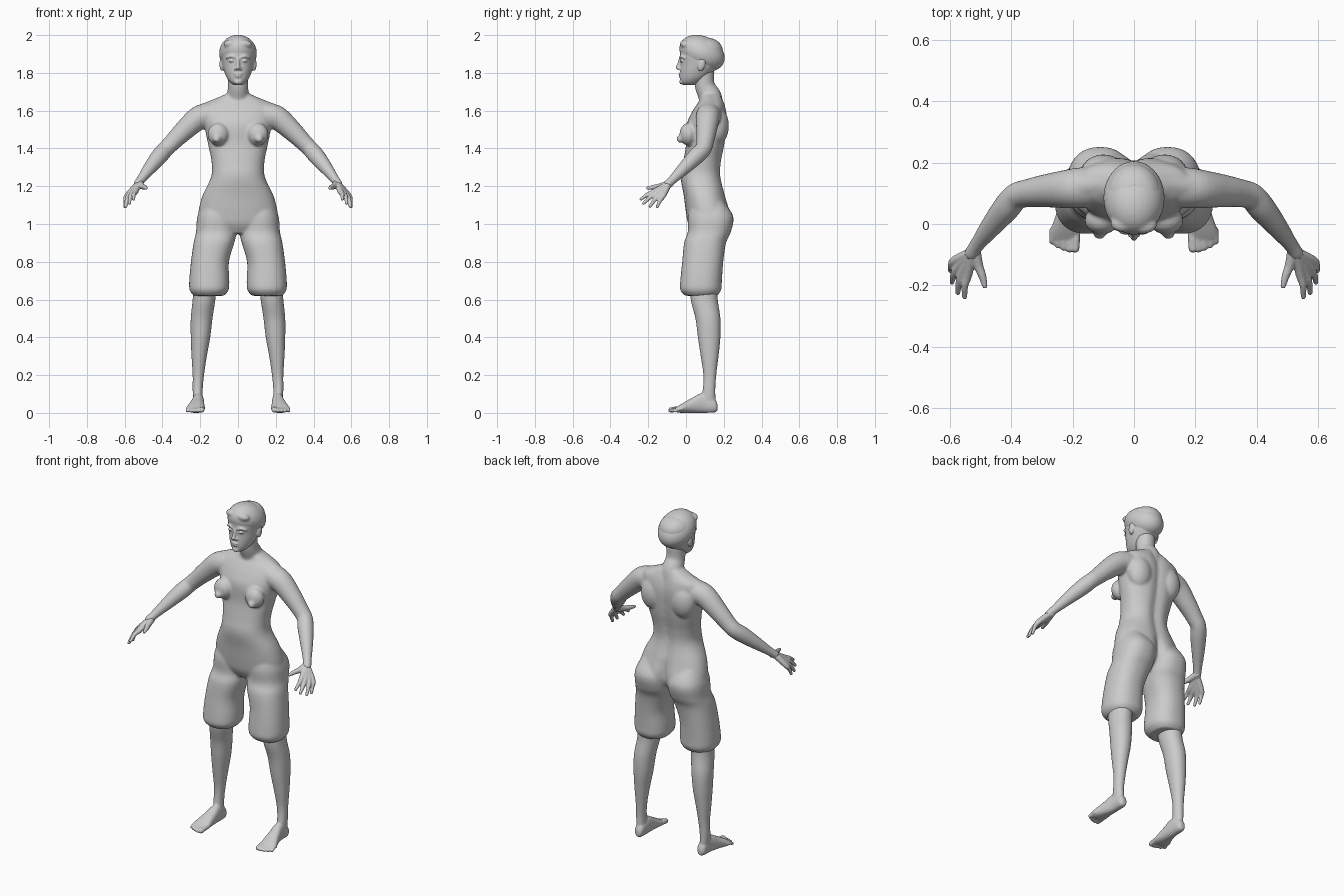
import bpy, bmesh, math
from mathutils import Vector, Matrix

grey = bpy.data.materials.new("plain grey")
grey.diffuse_color = (0.6, 0.6, 0.6, 1)


def spline(rows, n=5):
    """Catmull-Rom interpolation through rows of numbers."""
    out = []
    for i in range(len(rows) - 1):
        p = [rows[max(0, min(len(rows) - 1, i + k))] for k in (-1, 0, 1, 2)]
        for j in range(n):
            t = j / n
            out.append([0.5 * (2 * b + (c - a) * t + (2 * a - 5 * b + 4 * c - d) * t * t
                               + (3 * b - a - 3 * c + d) * t ** 3) for a, b, c, d in zip(*p)])
    return out + [list(rows[-1])]


def skin(bm, rings):
    """Closed surface through a list of point rings."""
    vs = [[bm.verts.new(p) for p in r] for r in rings]
    n = len(vs[0])
    for a, b in zip(vs, vs[1:]):
        for i in range(n):
            bm.faces.new((a[i], a[(i + 1) % n], b[(i + 1) % n], b[i]))
    bm.faces.new(vs[0])
    bm.faces.new(vs[-1])


def loft(bm, rows, s=1, axis='z', e=2.3, groove=None, n=48):
    """Rows are (level, x0, x1, b0, b1): b is y for axis z, and z for axis y."""
    rings = []
    for t, x0, x1, b0, b1 in spline(rows):
        ring = []
        for k in range(n):
            a = 2 * math.pi * k / n
            c, d = math.cos(a), math.sin(a)
            x = (x0 + x1) / 2 + (x1 - x0) / 2 * math.copysign(abs(c) ** (2 / e), c)
            b = (b0 + b1) / 2 + (b1 - b0) / 2 * math.copysign(abs(d) ** (2 / e), d)
            if groove and d > 0:
                b -= groove(t) * math.exp(-(x / 0.03) ** 2)
            ring.append((s * x, b, t) if axis == 'z' else (s * x, t, b))
        rings.append(ring)
    skin(bm, rings)


def ball(bm, c, r, s=1, tilt=0):
    m = (Matrix.Translation((s * c[0], c[1], c[2])) @ Matrix.Rotation(tilt, 4, 'X')
         @ Matrix.Diagonal((*r, 1)))
    bmesh.ops.create_uvsphere(bm, u_segments=32, v_segments=20, radius=1, matrix=m)


def tube(bm, rows, s=1, n=20, smooth=5):
    """Round limb through rows of (x, y, z, radius) with ball ends."""
    pts = spline(rows, smooth)
    rings = []
    for i, p in enumerate(pts):
        d = Vector(pts[min(i + 1, len(pts) - 1)][:3]) - Vector(pts[max(i - 1, 0)][:3])
        q = d.to_track_quat('Z', 'Y')
        ring = []
        for k in range(n):
            a = 2 * math.pi * k / n
            v = Vector(p[:3]) + q @ Vector((math.cos(a), math.sin(a), 0)) * p[3]
            ring.append((s * v.x, v.y, v.z))
        rings.append(ring)
    skin(bm, rings)
    for p in (pts[0], pts[-1]):
        ball(bm, p[:3], (p[3],) * 3, s)


def finish(bm, name, voxel=0.008, iters=4):
    """Fuse the shells into one smooth skin."""
    bmesh.ops.recalc_face_normals(bm, faces=bm.faces)
    me = bpy.data.meshes.new(name)
    bm.to_mesh(me)
    bm.free()
    me.materials.append(grey)
    ob = bpy.data.objects.new(name, me)
    bpy.context.collection.objects.link(ob)
    r = ob.modifiers.new("fuse", 'REMESH')
    r.mode = 'VOXEL'
    r.voxel_size = voxel
    r.use_smooth_shade = True
    m = ob.modifiers.new("soften", 'SMOOTH')
    m.factor = 0.5
    m.iterations = iters
    me.polygons.foreach_set("use_smooth", [True] * len(me.polygons))
    return ob


# Body: torso, neck, arms and baggy shorts fused together
bm = bmesh.new()
torso = [(.95, .10, .04, .18), (1.0, .205, .012, .225), (1.06, .21, 0, .235), (1.15, .188, -.012, .21),
         (1.25, .142, -.028, .187), (1.33, .14, -.015, .19), (1.42, .158, 0, .207), (1.52, .178, .002, .218),
         (1.58, .19, .025, .218), (1.63, .18, .055, .208), (1.66, .125, .075, .197), (1.69, .06, .08, .185)]
loft(bm, [(z, -w, w, f, b) for z, w, f, b in torso],
     groove=lambda z: .014 if z > 1.15 else min(.035, .014 + (1.15 - z) * .25))
tube(bm, [(0, .135, 1.6, .066), (0, .128, 1.67, .062), (0, .1, 1.73, .053), (0, .095, 1.8, .055)])
for s in (1, -1):
    # sloping shoulder muscle and upper back
    tube(bm, [(.04, .135, 1.66, .035), (.12, .13, 1.62, .042), (.2, .12, 1.575, .055)], s)
    ball(bm, (.1, .165, 1.52), (.075, .062, .1), s)
    # arm
    tube(bm, [(.15, .12, 1.575, .068), (.21, .115, 1.56, .064), (.29, .108, 1.49, .054), (.35, .1, 1.43, .046),
              (.385, .09, 1.395, .044), (.415, .055, 1.36, .045), (.46, .0, 1.305, .037),
              (.51, -.065, 1.24, .025), (.53, -.095, 1.212, .024)], s)
    # bust
    ball(bm, (.105, .012, 1.475), (.056, .046, .06), s)
    ball(bm, (.112, -.03, 1.45), (.022, .02, .02), s)
    # shorts leg
    loft(bm, [(1.12, .03, .185, .03, .2), (1.04, .004, .215, .01, .25), (.96, .006, .222, .01, .238),
              (.9, .02, .235, -.01, .212), (.8, .048, .249, -.02, .197), (.7, .046, .258, -.03, .19),
              (.65, .05, .256, -.03, .186), (.62, .075, .235, -.005, .165)], s)
finish(bm, "body", .0075, 5)

for s, side in ((1, "left"), (-1, "right")):
    # Hand with four fingers and a thumb
    bm = bmesh.new()
    knuckles = [(.543, -.165, 1.172), (.559, -.156, 1.163), (.574, -.14, 1.155), (.585, -.12, 1.152)]
    tips = [(.553, -.238, 1.132), (.575, -.224, 1.11), (.594, -.19, 1.094), (.599, -.152, 1.092)]
    for k, t in zip(knuckles, tips):
        mid = [(a + b) / 2 for a, b in zip(k, t)]
        tube(bm, [(.527, -.092, 1.214, .018), (*k, .0155), (mid[0] + .004, mid[1], mid[2] + .005, .0115),
                  (*t, .0085)], s, 14)
    tube(bm, [(.52, -.085, 1.215, .02), (.508, -.135, 1.2, .016), (.495, -.17, 1.195, .013),
              (.487, -.202, 1.19, .009)], s, 14)
    finish(bm, side + "_hand", .004, 3)

    # Lower leg with foot and toes
    bm = bmesh.new()
    loft(bm, [(.7, .11, .235, .02, .165), (.6, .12, .24, .025, .168), (.5, .135, .25, .05, .182),
              (.4, .147, .25, .063, .182), (.3, .165, .246, .078, .172), (.2, .18, .24, .092, .16),
              (.12, .187, .24, .088, .155), (.04, .185, .235, .07, .158)], s, e=2.1)
    loft(bm, [(.167, .195, .222, .012, .045), (.15, .184, .235, .002, .075), (.09, .18, .24, 0, .105),
              (.03, .178, .255, 0, .078), (-.02, .175, .272, 0, .05), (-.048, .18, .272, .002, .032)],
         s, 'y')
    for i in range(5):
        x, r = .19 + .0192 * i, (.0145, .011, .0105, .01, .0095)[i]
        tip = (-.08, -.083, -.078, -.07, -.058)[i]
        tube(bm, [(x, -.02, .022, r), (x, (tip - .02) / 2, .02, r), (x + .002, tip, r + .001, r)], s, 14)
    finish(bm, side + "_lower_leg", .0055, 3)

# Head: face, nose, lips, brows and ears
bm = bmesh.new()
head = [(1.735, .022, -.012, .05), (1.75, .042, -.028, .08), (1.775, .06, -.032, .115), (1.81, .074, -.032, .15),
        (1.85, .084, -.03, .18), (1.9, .092, -.032, .195), (1.94, .088, -.026, .19), (1.97, .065, .01, .165),
        (1.985, .03, .05, .13)]
loft(bm, [(z, -w, w, f, b) for z, w, f, b in head], e=2.1)
tube(bm, [(0, -.03, 1.875, .008), (0, -.036, 1.85, .009), (0, -.044, 1.828, .011)], n=16)
ball(bm, (0, -.031, 1.793), (.024, .009, .006))
ball(bm, (0, -.03, 1.782), (.02, .009, .006))
ball(bm, (0, -.022, 1.752), (.022, .014, .013))
for s in (1, -1):
    ball(bm, (.012, -.034, 1.822), (.009, .01, .008), s)
    tube(bm, [(.016, -.03, 1.882, .006), (.038, -.026, 1.888, .007), (.06, -.01, 1.88, .006)], s, 14)
    ball(bm, (.035, -.023, 1.864), (.015, .011, .007), s)
    ball(bm, (.086, .082, 1.845), (.012, .02, .036), s, -.2)
finish(bm, "head", .0045, 2)

# Hair: short swept cap, higher over the forehead
bm = bmesh.new()
ball(bm, (0, .085, 1.904), (.1, .126, .09), tilt=math.radians(-25))
ball(bm, (.03, -.002, 1.95), (.045, .03, .024), tilt=-.3)
ball(bm, (-.035, .003, 1.952), (.042, .03, .024), tilt=-.3)
finish(bm, "hair", .006, 4)
